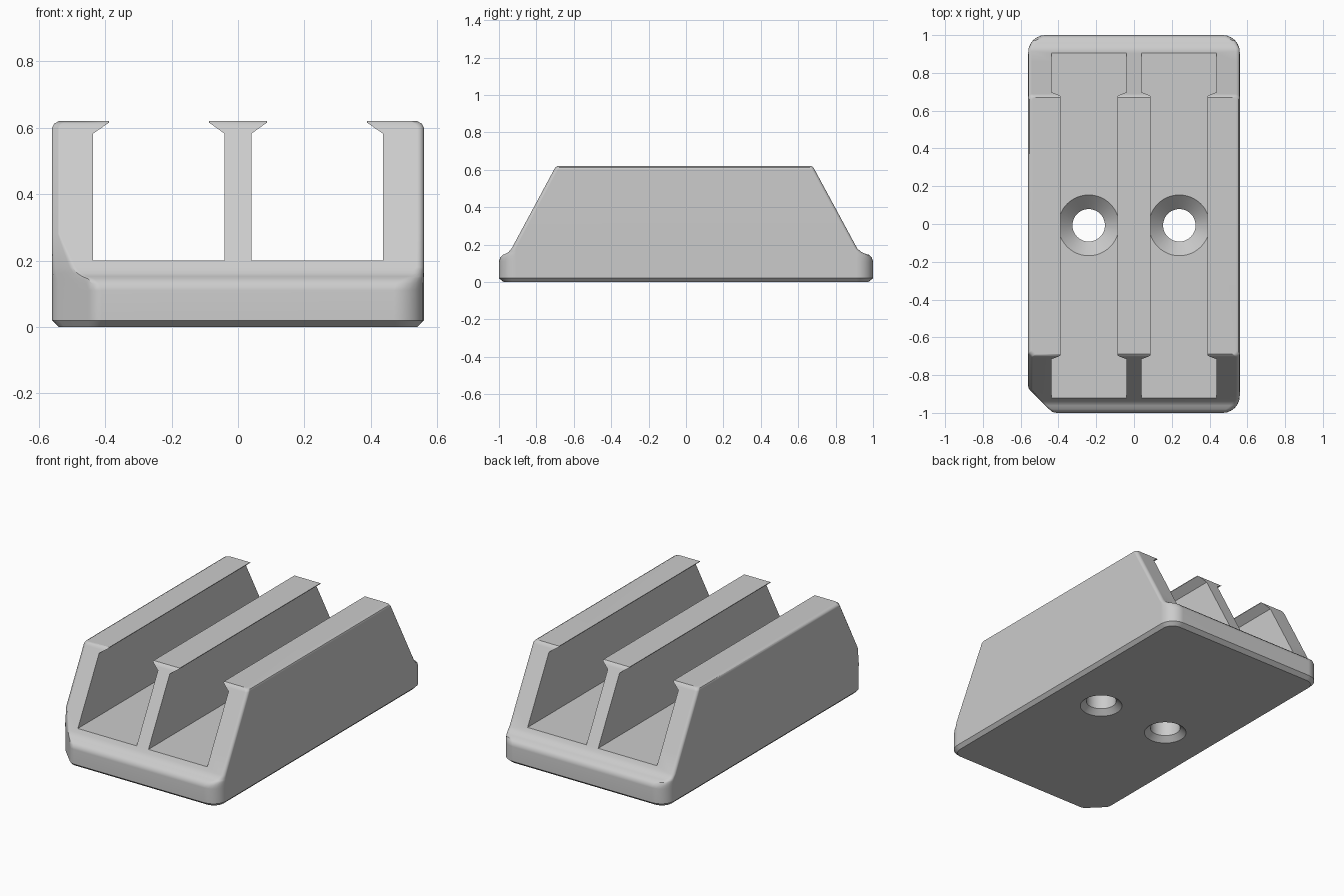
import bpy, bmesh, math

cube = bpy.data.objects.get("Cube")
if cube:
    bpy.data.objects.remove(cube, do_unlink=True)

# Material
grey = bpy.data.materials.new("light grey plastic")
grey.use_nodes = True
colour = (0.6, 0.6, 0.6, 1)
grey.diffuse_color = colour
grey.node_tree.nodes["Principled BSDF"].inputs["Base Color"].default_value = colour

# Corner curves as offsets from a sharp corner, in units of the corner size
STEPS = 6
ANGLES = [i * math.pi / 2 / STEPS for i in range(STEPS + 1)]
ROUND = [(1 - math.sin(a), 1 - math.cos(a)) for a in ANGLES]
CHAMFER = [(1.15, 0), (0.98, 0.04), (0.84, 0.16), (0.5, 0.5),
           (0.16, 0.84), (0.04, 0.98), (0, 1.15)]


def mesh_object(name, bm):
    bmesh.ops.recalc_face_normals(bm, faces=bm.faces[:])
    mesh = bpy.data.meshes.new(name)
    bm.to_mesh(mesh)
    bm.free()
    mesh.materials.append(grey)
    obj = bpy.data.objects.new(name, mesh)
    bpy.context.collection.objects.link(obj)
    return obj


def loft(name, rings):
    """Skin a stack of equal rings and cap both ends."""
    bm = bmesh.new()
    loops = [[bm.verts.new(p) for p in ring] for ring in rings]
    for low, high in zip(loops, loops[1:]):
        for i in range(len(low)):
            j = (i + 1) % len(low)
            bm.faces.new((low[i], low[j], high[j], high[i]))
    bm.faces.new(loops[0][::-1])
    bm.faces.new(loops[-1])
    return mesh_object(name, bm)


def outline(z, front, back, half):
    """Horizontal section: three round corners and one large chamfer."""
    r_front = max(0.09 - (1 + front), 0.02)
    r_back = max(0.09 - (1 - back), 0.02)
    cut = max(0.13 - (1 + front), 0.02)
    ring = []
    for sx, y, sy, size, curve, flip in (
            (-1, front, -1, cut, CHAMFER, True),
            (1, front, -1, r_front, ROUND, False),
            (1, back, 1, r_back, ROUND, True),
            (-1, back, 1, r_back, ROUND, False)):
        for u, v in (curve[::-1] if flip else curve):
            ring.append((sx * (half - size * u), y - sy * size * v, z))
    return ring


# Body: foot with a chamfered underside, rounded ledge, sloping ends
levels = [
    (0.0, -0.975, 0.975, 0.54),
    (0.02, -1.0, 1.0, 0.56),
    (0.11, -1.0, 1.0, 0.56),
    (0.13, -0.994, 0.994, 0.56),
    (0.145, -0.98, 0.98, 0.56),
    (0.152, -0.962, 0.955, 0.56),
    (0.162, -0.947, 0.935, 0.56),
    (0.18, -0.932, 0.915, 0.56),
    (0.28, -0.878, 0.861, 0.56),
    (0.60, -0.706, 0.688, 0.56),
    (0.612, -0.699, 0.681, 0.554),
    (0.62, -0.688, 0.670, 0.54),
]
body = loft("twin_channel_block", [outline(*level) for level in levels])

# Channel cutters with overhanging lips, and countersunk screw holes
channel = [(0.04, 0.2), (0.437, 0.2), (0.437, 0.582), (0.388, 0.616),
           (0.388, 0.8), (0.088, 0.8), (0.088, 0.616), (0.04, 0.582)]
hole = [(0.14, -0.02), (0.12, 0.0), (0.086, 0.03), (0.086, 0.125),
        (0.162, 0.201), (0.162, 0.25)]
cutters = []
for side in (-1, 1):
    cutters.append(loft("channel_cutter", [
        [(side * x, y, z) for x, z in channel] for y in (-1.2, 1.2)]))
    cutters.append(loft("screw_hole_cutter", [
        [(side * 0.24 + r * math.cos(t * math.tau / 48),
          -0.007 + r * math.sin(t * math.tau / 48), z) for t in range(48)]
        for r, z in hole]))

for cutter in cutters:
    cutter.hide_render = True
    mod = body.modifiers.new("cut", 'BOOLEAN')
    mod.operation = 'DIFFERENCE'
    mod.solver = 'EXACT'
    mod.object = cutter

# Bake the cuts and drop the cutters
bpy.context.view_layer.update()
graph = bpy.context.evaluated_depsgraph_get()
result = bpy.data.meshes.new_from_object(body.evaluated_get(graph))
body.modifiers.clear()
body.data = result
for cutter in cutters:
    bpy.data.objects.remove(cutter, do_unlink=True)

# Smooth the rounded edges while the flats stay flat
bpy.ops.object.select_all(action='DESELECT')
body.select_set(True)
bpy.context.view_layer.objects.active = body
bpy.ops.object.shade_smooth_by_angle(angle=math.radians(32))
weighted = body.modifiers.new("flat_faces", 'WEIGHTED_NORMAL')
weighted.keep_sharp = True
